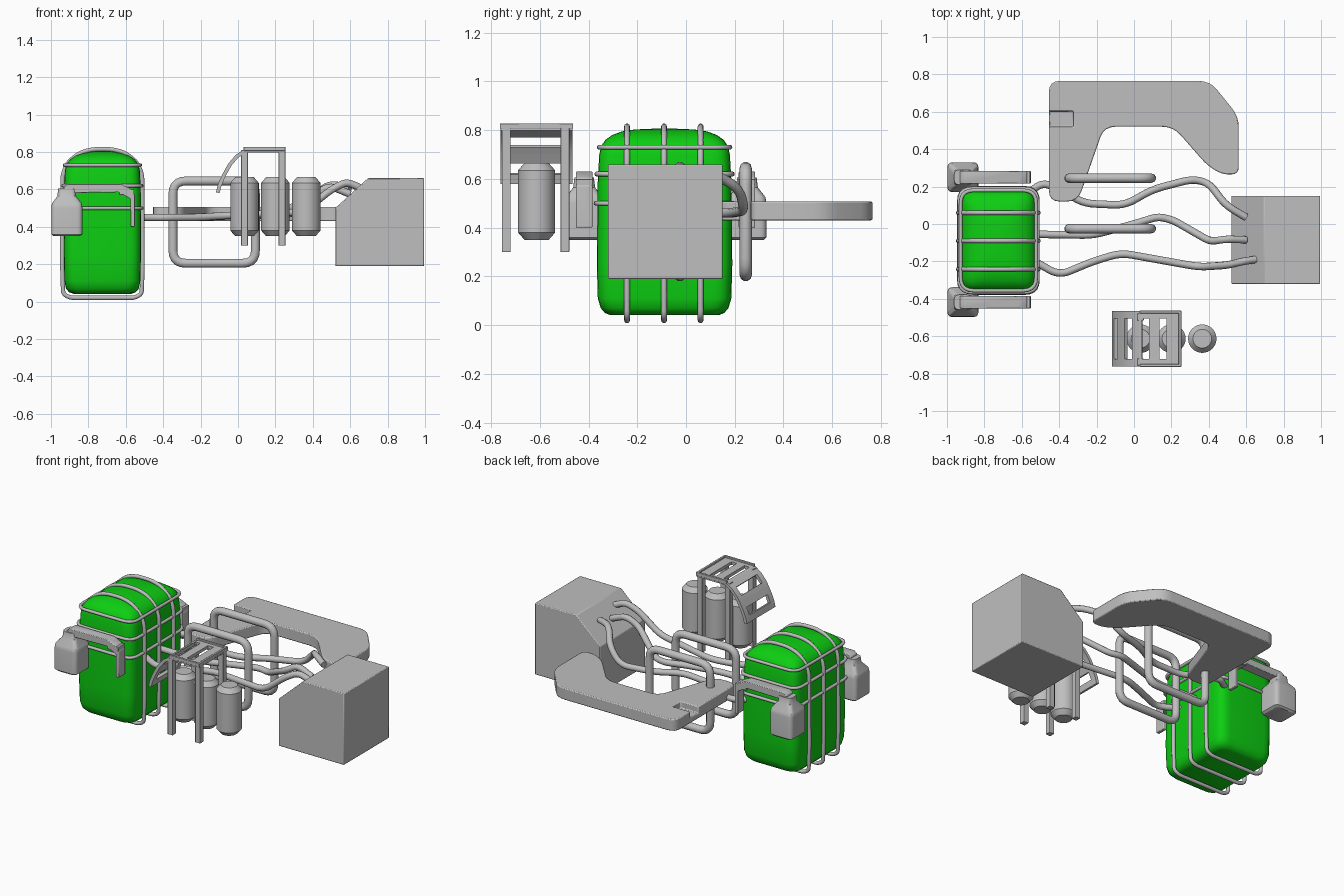
import bpy, bmesh, math
from mathutils import Vector

if "Cube" in bpy.data.objects:
    bpy.data.objects.remove(bpy.data.objects["Cube"])


def material(name, col):
    m = bpy.data.materials.new(name)
    m.diffuse_color = (*col, 1)
    m.use_nodes = True
    m.node_tree.nodes["Principled BSDF"].inputs["Base Color"].default_value = m.diffuse_color
    return m


GREY = material("grey metal", (0.52, 0.52, 0.52))
GREEN = material("bright green", (0.004, 0.62, 0.006))


def finish(name, bm, mat, bevel=0, angle=40):
    bmesh.ops.recalc_face_normals(bm, faces=bm.faces)
    me = bpy.data.meshes.new(name)
    bm.to_mesh(me)
    bm.free()
    ob = bpy.data.objects.new(name, me)
    bpy.context.collection.objects.link(ob)
    me.materials.append(mat)
    if bevel:
        b = ob.modifiers.new("bevel", 'BEVEL')
        b.width, b.segments, b.limit_method = bevel, 2, 'ANGLE'
    smooth(ob, angle)
    return ob


def smooth(ob, angle):
    bpy.ops.object.select_all(action='DESELECT')
    ob.select_set(True)
    bpy.context.view_layer.objects.active = ob
    bpy.ops.object.shade_smooth_by_angle(angle=math.radians(angle))


def rounded(pts, r, closed, n=5):
    """Replace the corners of a path with small arcs."""
    pts = [Vector(p) for p in pts]
    out = []
    for i, p in enumerate(pts):
        if not closed and i in (0, len(pts) - 1):
            out.append(p)
            continue
        a, b = pts[i - 1] - p, pts[(i + 1) % len(pts)] - p
        d = min(r, a.length * .45, b.length * .45)
        s, e = p + a.normalized() * d, p + b.normalized() * d
        for k in range(n + 1):
            t = k / n
            out.append(s * (1 - t) ** 2 + p * 2 * t * (1 - t) + e * t * t)
    return out


def tube(name, pts, radius, corner, closed=False, n=5):
    cu = bpy.data.curves.new(name, 'CURVE')
    cu.dimensions = '3D'
    cu.bevel_depth, cu.bevel_resolution, cu.use_fill_caps = radius, 3, True
    path = rounded(pts, corner, closed, n)
    sp = cu.splines.new('POLY')
    sp.points.add(len(path) - 1)
    for q, p in zip(sp.points, path):
        q.co = (*p, 1)
    sp.use_cyclic_u = closed
    cu.materials.append(GREY)
    ob = bpy.data.objects.new(name, cu)
    bpy.context.collection.objects.link(ob)
    bpy.ops.object.select_all(action='DESELECT')
    ob.select_set(True)
    bpy.context.view_layer.objects.active = ob
    bpy.ops.object.convert(target='MESH')
    smooth(bpy.context.object, 40)


def prism(name, pts, lo, hi, plane='xz', bevel=0.006):
    """Extrude a flat outline along y ('xz') or z ('xy')."""
    place = (lambda p, d: (p[0], d, p[1])) if plane == 'xz' else (lambda p, d: (p[0], p[1], d))
    bm = bmesh.new()
    a = [bm.verts.new(place(p, lo)) for p in pts]
    b = [bm.verts.new(place(p, hi)) for p in pts]
    bm.faces.new(a)
    bm.faces.new(b)
    for i in range(len(a)):
        j = (i + 1) % len(a)
        bm.faces.new((a[i], a[j], b[j], b[i]))
    return finish(name, bm, GREY, bevel)


def box(name, x0, x1, y0, y1, z0, z1, bevel=0.003):
    return prism(name, [(x0, z0), (x1, z0), (x1, z1), (x0, z1)], y0, y1, 'xz', bevel)


def rect(cx, cy, z, hx, hy):
    return [(cx - hx, cy - hy, z), (cx + hx, cy - hy, z), (cx + hx, cy + hy, z), (cx - hx, cy + hy, z)]


def loft(name, cx, cy, levels, corner, mat, angle=40):
    """Stack rounded rectangles given as (z, half x, half y)."""
    bm = bmesh.new()
    rings = [[bm.verts.new(p) for p in rounded(rect(cx, cy, *lv), min(corner, lv[1] * .8), True)]
             for lv in levels]
    for a, b in zip(rings, rings[1:]):
        for i in range(len(a)):
            j = (i + 1) % len(a)
            bm.faces.new((a[i], a[j], b[j], b[i]))
    bm.faces.new(rings[0])
    bm.faces.new(rings[-1])
    return finish(name, bm, mat, 0, angle)


# Green tank
TX, TY = -0.725, -0.088
loft("tank", TX, TY, [(.042, .155, .225), (.05, .178, .245), (.07, .195, .262), (.11, .203, .274),
                      (.25, .206, .278), (.6, .205, .274), (.7, .2, .268), (.735, .192, .26),
                      (.76, .172, .243), (.78, .145, .215), (.795, .108, .175), (.803, .07, .12), (.806, .02, .05)],
     .075, GREEN, 50)

# Cage around the tank: three upright loops and three level hoops
half = [(.17, .02), (.21, .04), (.215, .2), (.213, .68), (.185, .745), (.12, .797), (.05, .815)]
for i, y in enumerate((-.242, -.09, .06)):
    loop = [(TX + x, y, z) for x, z in half] + [(TX - x, y, z) for x, z in reversed(half)]
    tube(f"cage_loop_{i}", loop, .012, .03, True, 3)
for i, (z, hx, hy) in enumerate([(.5, .211, .281), (.62, .21, .278), (.73, .202, .268)]):
    tube(f"cage_hoop_{i}", rect(TX, TY, z, hx, hy), .01, .07, True)

# Bottle and hooked arm on each side of the tank
arm = [(-.93, .58), (-.93, .615), (-.91, .63), (-.63, .63), (-.575, .605), (-.552, .57), (-.552, .4),
       (-.575, .4), (-.575, .55), (-.64, .585)]
for side, y in (("front", -.418), ("back", .25)):
    loft(f"bottle_{side}", -.915, y, [(.35, .07, .07), (.36, .083, .08), (.5, .083, .08), (.525, .08, .076),
                                      (.565, .05, .045), (.605, .047, .04)], .03, GREY, 35)
    prism(f"arm_{side}", arm, y - .034, y + .034, 'xz', .004)
    box(f"arm_pad_{side}", -.635, -.555, y - .034, y + .034, .57, .6)

# Rounded tube frames
for i, y in enumerate((-.025, .245)):
    tube(f"tube_frame_{i}", [(-.348, y, .205), (.093, y, .205), (.093, y, .645), (-.348, y, .645)],
         .025, .07, True)

# Hoses from tank to console
hoses = [
    [(-.56, .17, .45), (-.49, .22, .45), (-.4, .19, .45), (-.27, .11, .45), (-.05, .1, .46), (.1, .185, .46),
     (.31, .24, .47), (.4, .22, .56), (.49, .1, .63), (.6, .035, .61)],
    [(-.53, -.055, .45), (-.22, -.06, .45), (0, 0, .46), (.13, .04, .46), (.21, .02, .46), (.41, -.095, .57),
     (.49, -.08, .62), (.6, -.085, .575)],
    [(-.53, -.2, .45), (-.4, -.275, .45), (-.22, -.2, .45), (-.07, -.155, .46), (.35, -.23, .48),
     (.5, -.22, .6), (.58, -.2, .64), (.65, -.19, .61)]]
for i, h in enumerate(hoses):
    tube(f"hose_{i}", h, .02, .06)

# Console with sloped corner
prism("console", [(.52, .19), (.995, .19), (.995, .66), (.695, .66), (.52, .5)], -.32, .15, 'xz', .005)

# Hooked plate with a shallow notch
outline = [(-.455, .765), (.405, .765), (.56, .575), (.56, .265), (.47, .265), (.39, .315), (.21, .52),
           (-.16, .52), (-.3, .12), (-.455, .12)]
flat = [(p.x, p.y) for p in rounded([(x, y, 0) for x, y in outline], .06, True, 4)]
plate = prism("hooked_plate", flat, .43, .507, 'xy', 0)
cutter = box("notch_cutter", -.5, -.325, .52, .603, .465, .6, 0)
cutter.hide_render = True
cutter.hide_set(True)
cut = plate.modifiers.new("notch", 'BOOLEAN')
cut.operation, cut.object = 'DIFFERENCE', cutter
bev = plate.modifiers.new("bevel", 'BEVEL')
bev.width, bev.segments, bev.limit_method = .006, 2, 'ANGLE'

# Three canisters
for i, x in enumerate((.035, .2, .365)):
    bm = bmesh.new()
    prof = [(.35, .05), (.38, .076), (.635, .076), (.665, .05)]
    rings = [[bm.verts.new((x + r * math.cos(k * math.pi / 16), -.613 + r * math.sin(k * math.pi / 16), z))
              for k in range(32)] for z, r in prof]
    for a, b in zip(rings, rings[1:]):
        for k in range(32):
            bm.faces.new((a[k], a[k - 1], b[k - 1], b[k]))
    bm.faces.new(rings[0])
    bm.faces.new(rings[-1])
    finish(f"canister_{i}", bm, GREY, 0, 30)

# Slotted canopy: curved strip; every other panel is open between the side rails
curve = [(-.118, .585), (-.108, .625), (-.088, .672), (-.065, .715), (-.05, .74), (-.012, .785), (.03, .812),
         (.043, .818), (.08, .818), (.135, .818), (.175, .818), (.25, .818)]
open_panels = {1, 2, 4, 7, 9}
open_panels = {1, 4, 7, 9}
inner = []
for i, (x, z) in enumerate(curve):
    a, b = Vector(curve[max(i - 1, 0)]), Vector(curve[min(i + 1, len(curve) - 1)])
    t = (b - a).normalized()
    inner.append((x + t.y * .02, z - t.x * .02))
rail = curve + inner[::-1]
prism("canopy_rail_front", rail, -.762, -.722, 'xz', 0)
prism("canopy_rail_back", rail, -.505, -.465, 'xz', 0)
for i in range(len(curve) - 1):
    if i not in open_panels:
        prism(f"canopy_slat_{i}", [curve[i], curve[i + 1], inner[i + 1], inner[i]], -.722, -.505, 'xz', 0)
# Thicker rim along the flat canopy edges
for y in (-.764, -.478):
    box("canopy_rim", .03, .252, y, y + .015, .806, .828)
box("canopy_end_rim", .238, .253, -.764, -.463, .806, .828)

# Canopy legs
for x in (.035, .235):
    for y in (-.738, -.497):
        box("canopy_leg", x - .018, x + .018, y - .018, y + .018, .3, .81, .002)
